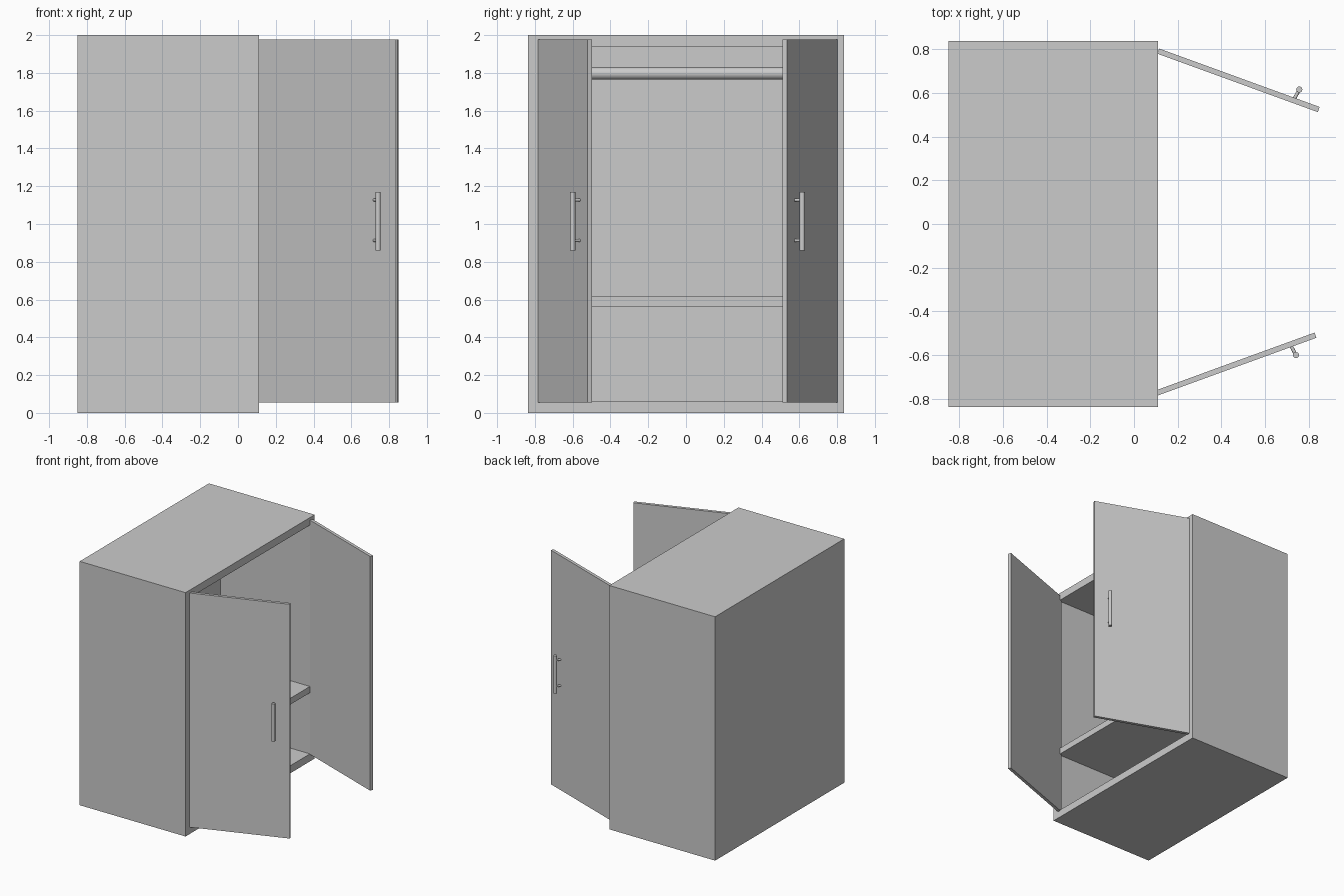
import bpy, bmesh
from math import radians, pi
from mathutils import Matrix, Vector

if "Cube" in bpy.data.objects:
    bpy.data.objects.remove(bpy.data.objects["Cube"])

FRONT, BACK, HALF, HEIGHT = 0.11, -0.85, 0.837, 2.0
WALL, DEPTH = 0.062, 0.81          # panel thickness, inner depth


def finish(name, bm, matrix=None):
    if matrix is not None:
        bm.transform(matrix)
    bmesh.ops.recalc_face_normals(bm, faces=bm.faces)
    me = bpy.data.meshes.new(name)
    bm.to_mesh(me)
    bm.free()
    ob = bpy.data.objects.new(name, me)
    bpy.context.collection.objects.link(ob)
    return ob


def box_bm(lo, hi):
    bm = bmesh.new()
    bmesh.ops.create_cube(bm, size=1)
    lo, hi = Vector(lo), Vector(hi)
    bmesh.ops.scale(bm, vec=hi - lo, verts=bm.verts)
    bmesh.ops.translate(bm, vec=(lo + hi) / 2, verts=bm.verts)
    return bm


def rod(name, a, b, radius, sides=24, matrix=None):
    a, b = Vector(a), Vector(b)
    bm = bmesh.new()
    bmesh.ops.create_cone(bm, cap_ends=True, segments=sides, radius1=radius,
                          radius2=radius, depth=(b - a).length)
    turn = (b - a).to_track_quat('Z', 'Y').to_matrix().to_4x4()
    bm.transform(Matrix.Translation((a + b) / 2) @ turn)
    ob = finish(name, bm, matrix)
    bpy.ops.object.select_all(action='DESELECT')
    ob.select_set(True)
    bpy.context.view_layer.objects.active = ob
    bpy.ops.object.shade_smooth_by_angle(angle=radians(35))
    return ob


# Cabinet body: solid block hollowed out from its front (+x) face
bm = box_bm((BACK, -HALF, 0), (FRONT, HALF, HEIGHT))
bm.normal_update()
front = max(bm.faces, key=lambda f: f.normal.x)
bmesh.ops.inset_region(bm, faces=[front], thickness=WALL, use_even_offset=True)
ext = bmesh.ops.extrude_discrete_faces(bm, faces=[front])
bmesh.ops.translate(bm, vec=(-DEPTH, 0, 0), verts=ext['faces'][0].verts)
finish("cabinet_body", bm)

# Shelf and hanging rail
inner = HALF - WALL
finish("shelf", box_bm((FRONT - DEPTH, -inner, 0.563), (FRONT, inner, 0.615)))
rod("hanging_rail", (-0.30, -inner, 1.797), (-0.30, inner, 1.797), 0.033, 32)

# Doors and handles, laid out along local x with the outside facing local -y
for side, hinge, angle in (("left", (0.10, -0.788, 0), 20), ("right", (0.115, 0.803, 0), -20)):
    flip = 1 if angle > 0 else -1
    m = (Matrix.Translation(hinge) @ Matrix.Rotation(radians(angle), 4, 'Z')
         @ Matrix.Diagonal((1, flip, 1, 1)))
    finish(side + "_door", box_bm((0, 0, 0.056), (0.782, 0.025, 1.977)), m)
    rod(side + "_handle_bar", (0.667, -0.043, 0.86), (0.667, -0.043, 1.17), 0.014, 16, m)
    for label, z in (("lower", 0.913), ("upper", 1.127)):
        rod(f"{side}_handle_{label}_post", (0.66, 0.005, z), (0.667, -0.043, z), 0.008, 12, m)
